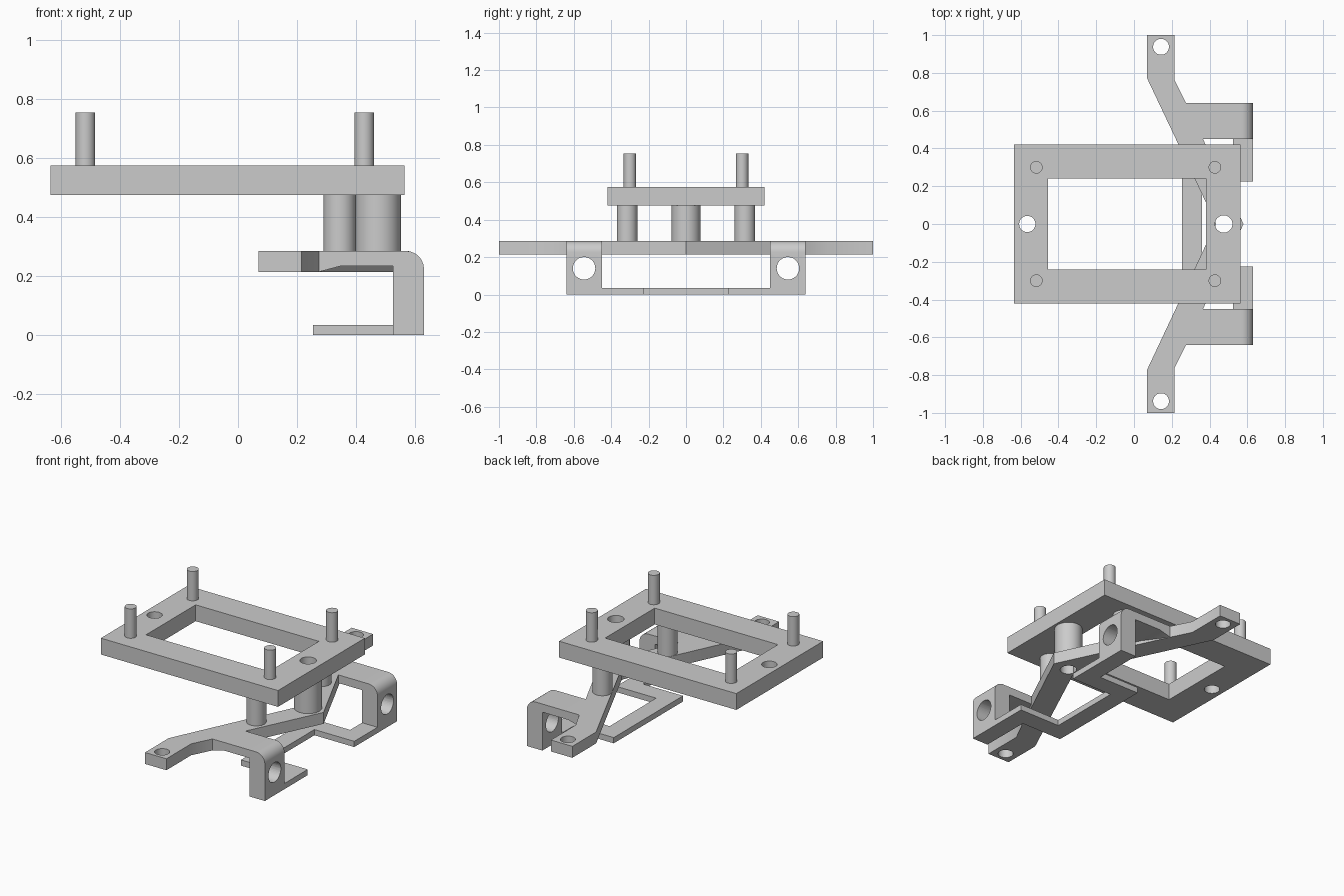
import bpy, bmesh
from math import sin, cos, pi, radians
from mathutils import Matrix

if "Cube" in bpy.data.objects:
    bpy.data.objects.remove(bpy.data.objects["Cube"], do_unlink=True)

grey = bpy.data.materials.new("plain grey")
grey.use_nodes = True
grey.diffuse_color = (0.6, 0.6, 0.6, 1)
grey.node_tree.nodes["Principled BSDF"].inputs["Base Color"].default_value = (0.6, 0.6, 0.6, 1)


def circle(x, y, r, n=48):
    return [(x + r * cos(2 * pi * i / n), y + r * sin(2 * pi * i / n)) for i in range(n)]


def rect(x0, x1, y0, y1):
    return [(x0, y0), (x1, y0), (x1, y1), (x0, y1)]


def mirrored(half):
    """Close a half outline (y >= 0) across the x axis."""
    return half + [(x, -y) for x, y in reversed(half) if y > 0]


def smooth(obj):
    bpy.ops.object.select_all(action='DESELECT')
    obj.select_set(True)
    bpy.context.view_layer.objects.active = obj
    bpy.ops.object.shade_smooth_by_angle(angle=radians(30))


def extrude(name, loops, low, high, turn=Matrix()):
    """Fill outlines (later loops are holes) and extrude from low to high."""
    curve = bpy.data.curves.new(name, 'CURVE')
    curve.dimensions = '2D'
    curve.fill_mode = 'BOTH'
    curve.extrude = (high - low) / 2
    for loop in loops:
        spline = curve.splines.new('POLY')
        spline.points.add(len(loop) - 1)
        for point, (x, y) in zip(spline.points, loop):
            point.co = (x, y, 0, 1)
        spline.use_cyclic_u = True
    temp = bpy.data.objects.new(name + " outline", curve)
    bpy.context.collection.objects.link(temp)
    deps = bpy.context.evaluated_depsgraph_get()
    mesh = bpy.data.meshes.new_from_object(temp.evaluated_get(deps))
    bpy.data.objects.remove(temp, do_unlink=True)
    bm = bmesh.new()
    bm.from_mesh(mesh)
    bmesh.ops.remove_doubles(bm, verts=bm.verts, dist=0.0001)
    bm.transform(turn @ Matrix.Translation((0, 0, (low + high) / 2)))
    bmesh.ops.recalc_face_normals(bm, faces=bm.faces)
    bmesh.ops.dissolve_limit(bm, angle_limit=0.001, verts=bm.verts, edges=bm.edges)
    bm.to_mesh(mesh)
    bm.free()
    mesh.materials.clear()
    mesh.materials.append(grey)
    obj = bpy.data.objects.new(name, mesh)
    bpy.context.collection.objects.link(obj)
    smooth(obj)
    return obj


def drill_x(obj, y, z, r):
    """Cut a round hole along x."""
    bpy.ops.mesh.primitive_cylinder_add(vertices=48, radius=r, depth=0.4,
                                        location=(0.58, y, z), rotation=(0, pi / 2, 0))
    cutter = bpy.context.object
    cutter.hide_render = True
    mod = obj.modifiers.new("hole", 'BOOLEAN')
    mod.operation = 'DIFFERENCE'
    mod.solver = 'EXACT'
    mod.object = cutter
    deps = bpy.context.evaluated_depsgraph_get()
    mesh = bpy.data.meshes.new_from_object(obj.evaluated_get(deps))
    obj.modifiers.clear()
    obj.data = mesh
    mesh.materials.clear()
    mesh.materials.append(grey)
    bpy.data.objects.remove(cutter, do_unlink=True)
    smooth(obj)


# Upper frame with its opening and two screw holes
extrude("upper_frame", [rect(-0.635, 0.565, -0.42, 0.42), rect(-0.455, 0.38, -0.24, 0.24),
                        circle(-0.565, 0, 0.043), circle(0.475, 0, 0.046)], 0.475, 0.575)

# Swept bracket with a mounting hole at each tip
half = [(0.58, 0), (0.365, 0.45), (0.275, 0.64), (0.215, 0.76),
        (0.215, 1), (0.07, 1), (0.07, 0.77), (0.435, 0)]
extrude("swept_bracket", [mirrored(half), circle(0.143, 0.938, 0.042),
                          circle(0.143, -0.938, 0.042), circle(0.475, 0, 0.046)], 0.215, 0.285)

# U-shaped foot plate
half = [(0.255, 0.335), (0.525, 0.335), (0.525, 0.45),
        (0.63, 0.45), (0.63, 0.225), (0.36, 0.225)]
extrude("foot_plate", [mirrored(half)], 0, 0.035)

# Centre spacer tube
extrude("centre_spacer", [circle(0.475, 0, 0.077), circle(0.475, 0, 0.046)], 0.285, 0.475)

# Bent arms with drilled legs, spacers and pins on both sides
corner = [(0.57 + 0.06 * cos(a * pi / 24), 0.225 + 0.06 * sin(a * pi / 24)) for a in range(13)]
profile = [(0.275, 0.285), (0.275, 0.215), (0.35, 0.235), (0.525, 0.235),
           (0.525, 0), (0.63, 0)] + corner
upright = Matrix.Rotation(pi / 2, 4, 'X')
for side, s in (("left", 1), ("right", -1)):
    # "left" is +y here, seen from the leg end
    low, high = sorted((-0.45 * s, -0.64 * s))
    arm = extrude(side + "_bent_arm", [profile], low, high, upright)
    drill_x(arm, 0.545 * s, 0.14, 0.06)
    extrude(side + "_spacer", [circle(0.345, 0.315 * s, 0.055)], 0.285, 0.475)
    for end, x in (("rear", -0.517), ("front", 0.428)):
        extrude(f"{side}_{end}_pin", [circle(x, 0.3 * s, 0.033)], 0.575, 0.755)
